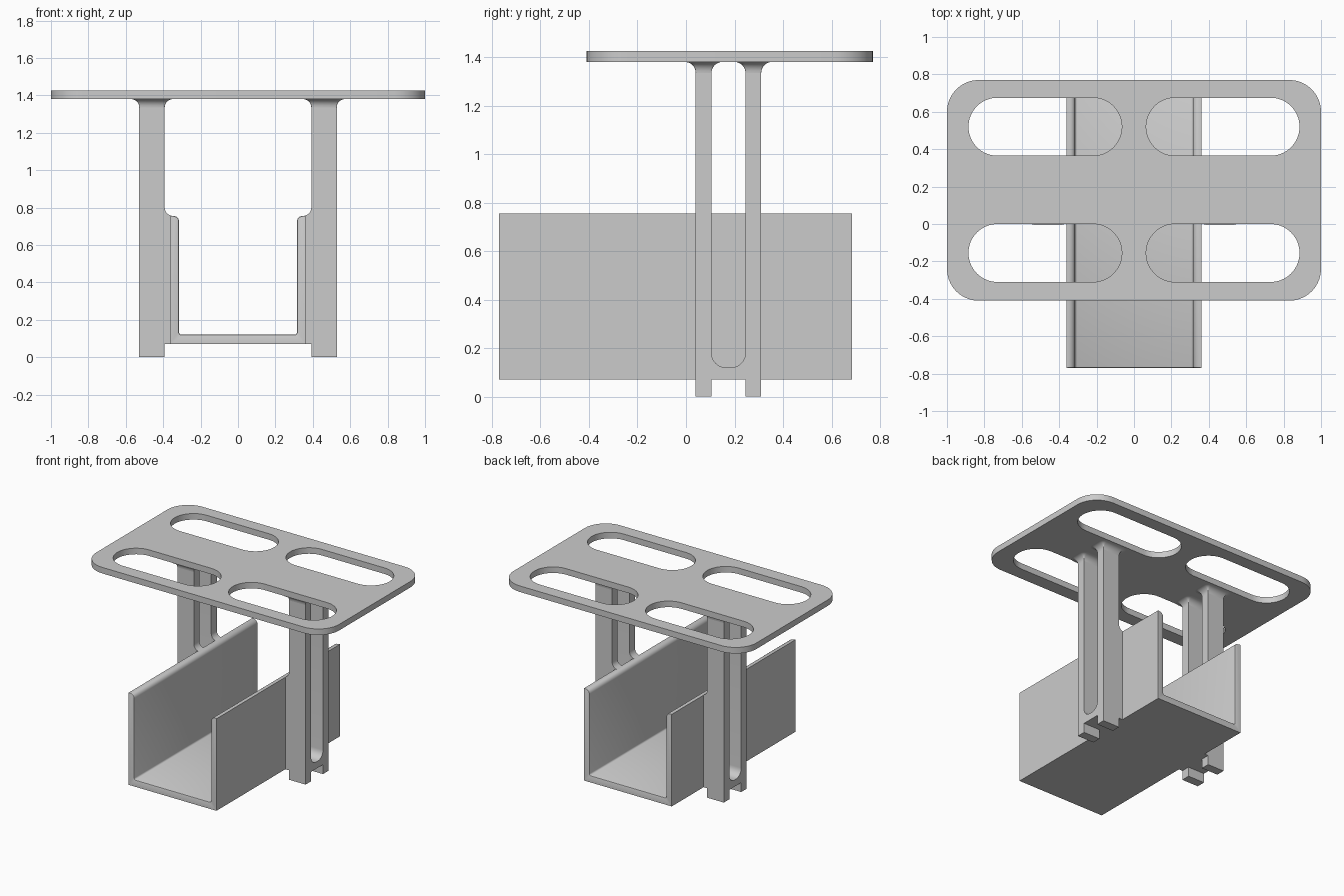
import bpy
import bmesh
from math import sin, cos, pi
from mathutils import Vector

if "Cube" in bpy.data.objects:
    bpy.data.objects.remove(bpy.data.objects["Cube"], do_unlink=True)

grey = bpy.data.materials.new("light grey")
grey.use_nodes = True
grey.diffuse_color = (0.6, 0.6, 0.6, 1)
grey.node_tree.nodes["Principled BSDF"].inputs["Base Color"].default_value = (0.6, 0.6, 0.6, 1)
parts = []


def finish(name, bm):
    """Turn a bmesh into a named, coloured object."""
    bmesh.ops.remove_doubles(bm, verts=bm.verts, dist=0.0001)
    bmesh.ops.recalc_face_normals(bm, faces=bm.faces)
    mesh = bpy.data.meshes.new(name)
    bm.to_mesh(mesh)
    bm.free()
    mesh.materials.append(grey)
    obj = bpy.data.objects.new(name, mesh)
    bpy.context.collection.objects.link(obj)
    parts.append(obj)


def arc(cx, cy, r, start, end, steps=10):
    angles = [start + (end - start) * i / steps for i in range(steps + 1)]
    return [(cx + r * cos(a), cy + r * sin(a)) for a in angles]


def rounded_rect(x0, x1, y0, y1, r, steps=10):
    corners = [(x1 - r, y1 - r), (x0 + r, y1 - r), (x0 + r, y0 + r), (x1 - r, y0 + r)]
    points = []
    for i, (x, y) in enumerate(corners):
        points += arc(x, y, r, i * pi / 2, (i + 1) * pi / 2, steps)
    return points


def extrude(points, axis, start, end):
    """Extrude a 2D outline along x or y; the outline uses the other axes in order."""
    bm = bmesh.new()
    place = (lambda p: (start, p[0], p[1])) if axis == "x" else (lambda p: (p[0], start, p[1]))
    face = bm.faces.new([bm.verts.new(place(p)) for p in points])
    move = Vector((end - start, 0, 0) if axis == "x" else (0, end - start, 0))
    made = bmesh.ops.extrude_face_region(bm, geom=[face], use_keep_orig=True)["geom"]
    bmesh.ops.translate(bm, vec=move, verts=[v for v in made if isinstance(v, bmesh.types.BMVert)])
    return bm


# Top plate with four long slots
PLATE_Z, PLATE_T = 1.38, 0.045
outlines = [rounded_rect(-1, 1, -0.41, 0.77, 0.17)]
for x0, x1 in ((-0.885, -0.065), (0.065, 0.885)):
    for y0 in (-0.31, 0.365):
        outlines.append(rounded_rect(x0, x1, y0, y0 + 0.31, 0.155, 16))
curve = bpy.data.curves.new("plate_outline", "CURVE")
curve.dimensions = "2D"
curve.fill_mode = "BOTH"
curve.extrude = PLATE_T / 2
for outline in outlines:
    spline = curve.splines.new("POLY")
    spline.points.add(len(outline) - 1)
    for point, (x, y) in zip(spline.points, outline):
        point.co = (x, y, PLATE_Z + PLATE_T / 2, 1)
    spline.use_cyclic_u = True
# Curve points in 2D lie on z = 0, so the height is set after conversion
helper = bpy.data.objects.new("plate_outline", curve)
bpy.context.collection.objects.link(helper)
bpy.context.view_layer.update()
flat = bpy.data.meshes.new_from_object(helper.evaluated_get(bpy.context.evaluated_depsgraph_get()))
bm = bmesh.new()
bm.from_mesh(flat)
bpy.data.objects.remove(helper, do_unlink=True)
bpy.data.meshes.remove(flat)
lift = PLATE_Z - min(v.co.z for v in bm.verts)
bmesh.ops.translate(bm, vec=(0, 0, lift), verts=bm.verts)
finish("top_plate", bm)

# U-shaped channel, rounded along the inner rims
OUT, INN, FLOOR, BASE, RIM = 0.362, 0.315, 0.12, 0.07, 0.755
half = [(OUT, BASE), (OUT, RIM)] + arc(INN + 0.03, RIM - 0.03, 0.03, pi / 2, pi, 6)
half += arc(INN - 0.012, FLOOR + 0.012, 0.012, 0, -pi / 2, 3)
bm = extrude(half + [(-x, z) for x, z in reversed(half)], "y", -0.77, 0.685)


def inner_end_edge(edge):
    a, b = (v.co for v in edge.verts)
    return abs(a.y - b.y) < 0.001 and all(abs(p.x) < 0.35 and p.z > 0.1 for p in (a, b))


bmesh.ops.bevel(bm, geom=[e for e in bm.edges if inner_end_edge(e)], offset=0.008,
                segments=2, affect="EDGES", profile=0.5)
finish("channel", bm)

# Legs: forked uprights, bridges to the channel and flared tops
BARS = ((0.04, 0.105), (0.245, 0.31))
(A, B), (C, D) = BARS
LEG_IN, LEG_OUT, FLARE = 0.392, 0.528, 0.045


def fork(top, feet):
    """Outline of two bars joined by a rounded web near the bottom."""
    foot = [(A, 0), (B, 0), (B, BASE), (C, BASE), (C, 0), (D, 0)] if feet else [(A, BASE), (D, BASE)]
    slot = arc(C - 0.06, FLOOR + 0.06, 0.06, 0, -pi / 2, 6) + arc(B + 0.06, FLOOR + 0.06, 0.06, -pi / 2, -pi, 6)
    return foot + [(D, top), (C, top)] + slot + [(B, top), (A, top)]


for side, sign in (("left", 1), ("right", -1)):
    finish(side + "_leg", extrude(fork(PLATE_Z - FLARE, True), "x", sign * LEG_IN, sign * LEG_OUT))
    finish(side + "_bridge", extrude(fork(RIM, False), "x", sign * OUT, sign * LEG_IN))
    for place, (y0, y1) in zip(("front", "back"), BARS):
        # Concave fillet from the bar down to the channel rim
        fillet = [(LEG_IN, RIM)] + arc(LEG_IN - 0.045, RIM + 0.045, 0.045, 0, -pi / 2, 8)
        finish(f"{side}_{place}_fillet", extrude([(sign * x, z) for x, z in fillet], "y", y0, y1))
        # Flare where the bar meets the plate
        bm = bmesh.new()
        rings = []
        for i in range(9):
            t = i / 8 * pi / 2
            grow = FLARE * (1 - cos(t))
            ring = rounded_rect(LEG_IN - grow, LEG_OUT + grow, y0 - grow, y1 + grow, max(grow, 0.001), 5)
            z = PLATE_Z - FLARE + FLARE * sin(t)
            rings.append([bm.verts.new((sign * x, y, z)) for x, y in ring])
        for low, high in zip(rings, rings[1:]):
            for j in range(len(low)):
                k = (j + 1) % len(low)
                bm.faces.new((low[j], low[k], high[k], high[j]))
        bm.faces.new(rings[0])
        bm.faces.new(rings[-1])
        finish(f"{side}_{place}_flare", bm)

# Smooth the rounded surfaces and keep the edges crisp
bpy.ops.object.select_all(action="DESELECT")
for obj in parts:
    obj.select_set(True)
bpy.context.view_layer.objects.active = parts[0]
bpy.ops.object.shade_smooth_by_angle(angle=pi / 6)
